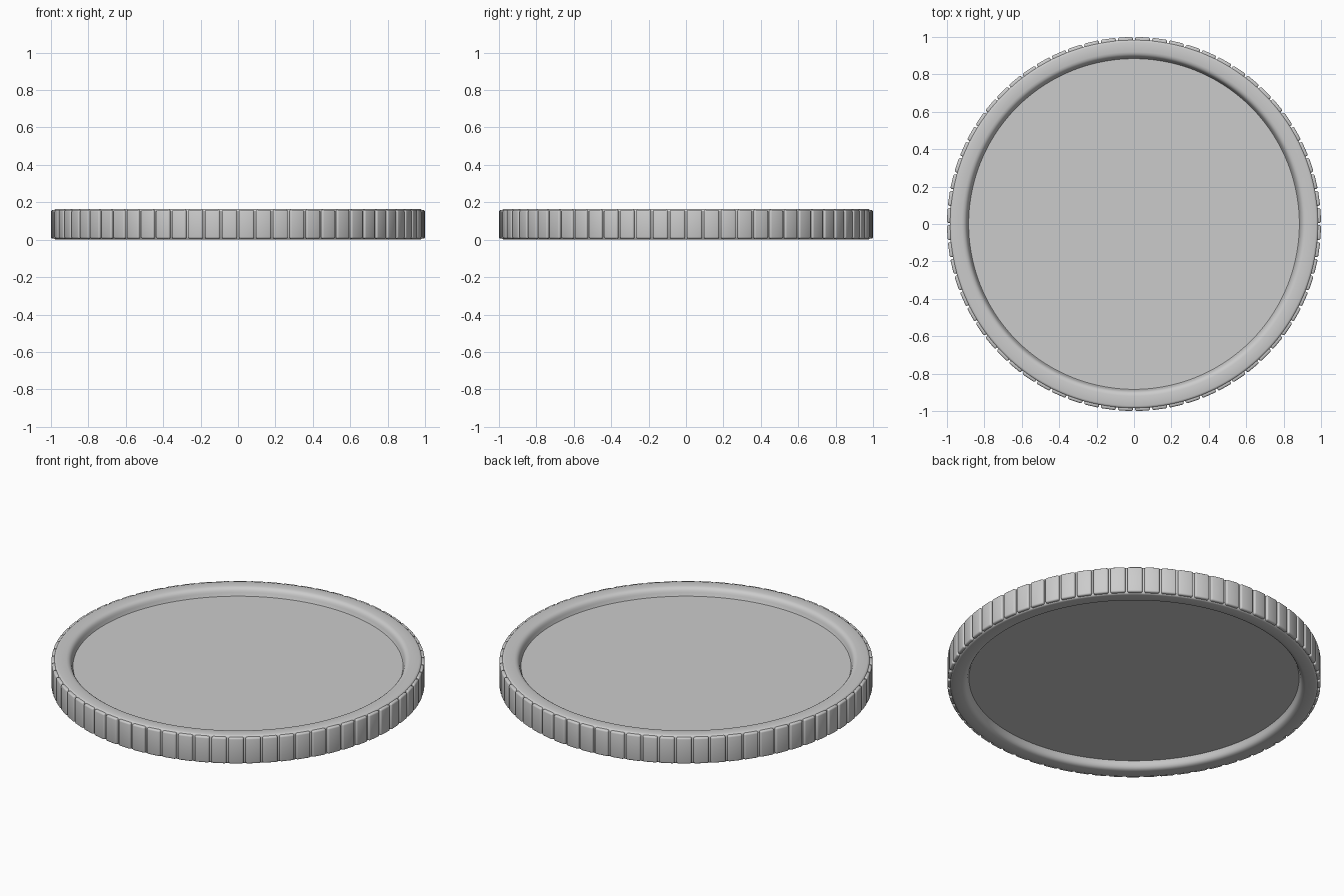
import bpy, bmesh, math
from mathutils import Matrix, Vector

if "Cube" in bpy.data.objects:
    bpy.data.objects.remove(bpy.data.objects["Cube"])

H = 0.165            # disc thickness
TEETH = 68           # raised ribs around the edge
SEGS = TEETH * 3


def finish(bm, name, angle):
    bmesh.ops.recalc_face_normals(bm, faces=bm.faces)
    me = bpy.data.meshes.new(name)
    bm.to_mesh(me)
    bm.free()
    ob = bpy.data.objects.new(name, me)
    bpy.context.collection.objects.link(ob)
    bpy.ops.object.select_all(action='DESELECT')
    ob.select_set(True)
    bpy.context.view_layer.objects.active = ob
    bpy.ops.object.shade_smooth_by_angle(angle=math.radians(angle))
    return ob


# Disc body: upper half profile (radius, depth below the top), mirrored downward
upper = [(0.884, 0.045), (0.888, 0.036), (0.891, 0.026), (0.895, 0.016),
         (0.901, 0.008), (0.909, 0.003), (0.920, 0.0), (0.972, 0.0),
         (0.979, 0.002), (0.983, 0.006), (0.985, 0.012)]
profile = [(r, H - d) for r, d in upper] + [(r, d) for r, d in reversed(upper)]

bm = bmesh.new()
rings = []
for r, z in profile:
    rings.append([bm.verts.new((r * math.cos(2 * math.pi * i / SEGS),
                                r * math.sin(2 * math.pi * i / SEGS), z))
                  for i in range(SEGS)])
for a, b in zip(rings, rings[1:]):
    for i in range(SEGS):
        j = (i + 1) % SEGS
        bm.faces.new((a[i], a[j], b[j], b[i]))
bm.faces.new(rings[0])      # recessed top floor
bm.faces.new(rings[-1])     # recessed underside
finish(bm, "coin_disc", 35)

# Edge ribs: one rounded block repeated around the disc
bm = bmesh.new()
for k in range(TEETH):
    ang = 2 * math.pi * (k + 0.5) / TEETH
    mat = (Matrix.Rotation(ang, 4, 'Z')
           @ Matrix.Translation(Vector((0.979, 0, H / 2)))
           @ Matrix.Diagonal((0.041, 0.080, H - 0.012, 1)))
    bmesh.ops.create_cube(bm, size=1, matrix=mat)
bmesh.ops.bevel(bm, geom=list(bm.edges), offset=0.009, segments=3,
                profile=0.5, affect='EDGES')
finish(bm, "edge_ribs", 40)
